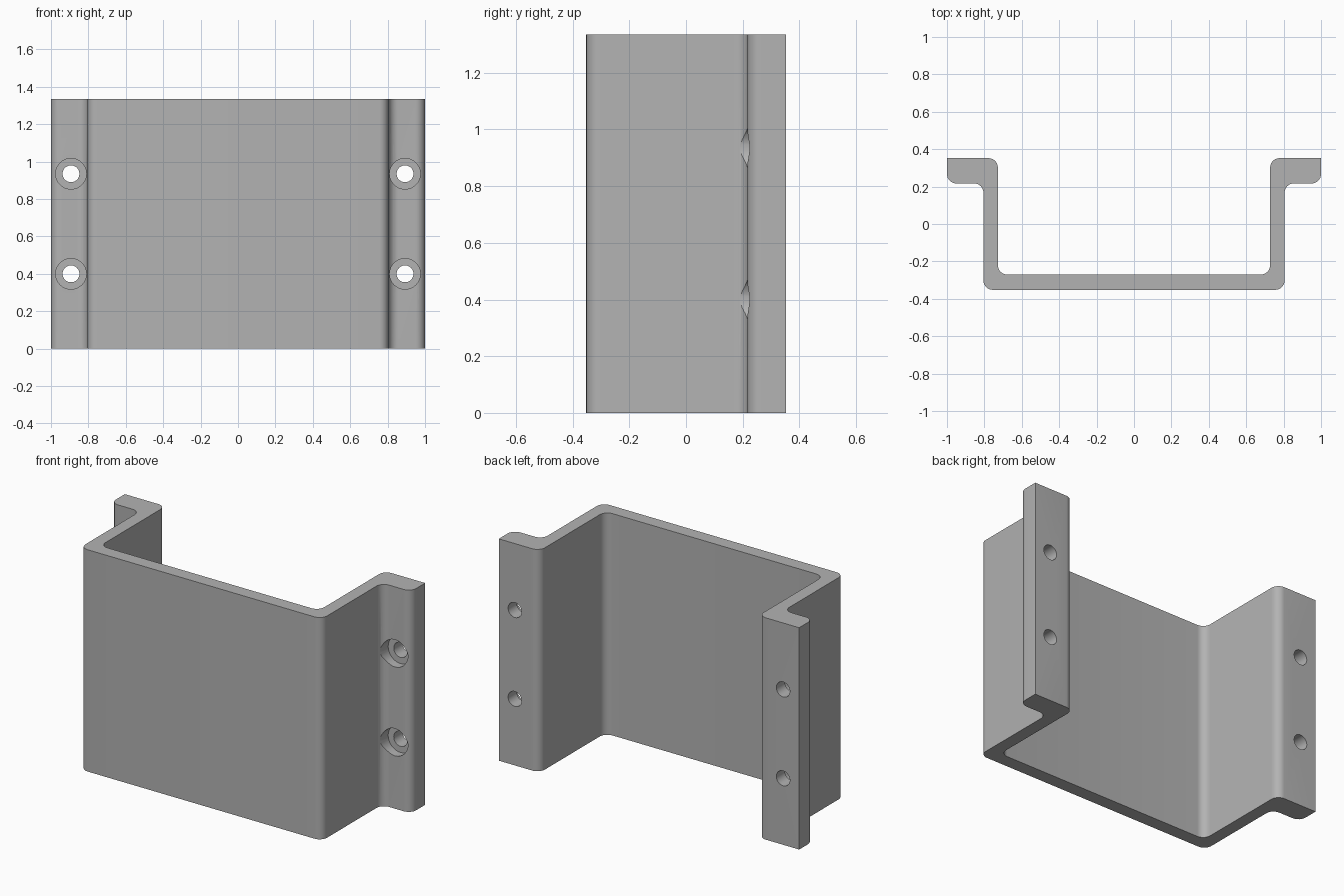
import bpy, bmesh, math
from mathutils import Vector

cube = bpy.data.objects.get("Cube")
if cube:
    bpy.data.objects.remove(cube, do_unlink=True)

HEIGHT = 1.335
RADIUS = 0.05
BACK, FRONT = 0.352, -0.352
FLANGE_Y = 0.217

grey = bpy.data.materials.new("plain grey")
grey.use_nodes = True
colour = (0.45, 0.45, 0.45, 1)
grey.diffuse_color = colour
grey.node_tree.nodes["Principled BSDF"].inputs["Base Color"].default_value = colour


def fillet(prev, corner, nxt, r, steps=8):
    """Arc points rounding a right-angled corner."""
    c = Vector(corner)
    a = (Vector(prev) - c).normalized() * r
    b = (Vector(nxt) - c).normalized() * r
    angles = [i / steps * math.pi / 2 for i in range(steps + 1)]
    return [c + a * (1 - math.sin(t)) + b * (1 - math.cos(t)) for t in angles]


# Half of the channel outline: (x, y, rounded)
half = [
    (0.805, FRONT, True), (0.805, FLANGE_Y, True), (1, FLANGE_Y, True),
    (1, BACK, False), (0.728, BACK, True), (0.728, -0.27, True),
]
corners = half + [(-x, y, r) for x, y, r in reversed(half)]
outline = []
for i, (x, y, rounded) in enumerate(corners):
    before, after = corners[i - 1][:2], corners[(i + 1) % len(corners)][:2]
    if rounded:
        outline += fillet(before, (x, y), after, RADIUS)
    else:
        outline.append(Vector((x, y)))

# Extruded bracket body
bm = bmesh.new()
base = bm.faces.new([bm.verts.new((p.x, p.y, 0)) for p in outline])
top = bmesh.ops.extrude_face_region(bm, geom=[base])["geom"]
bmesh.ops.translate(bm, vec=(0, 0, HEIGHT),
                    verts=[v for v in top if isinstance(v, bmesh.types.BMVert)])
bmesh.ops.recalc_face_normals(bm, faces=bm.faces)
mesh = bpy.data.meshes.new("channel_bracket")
bm.to_mesh(mesh)
bm.free()
mesh.materials.append(grey)
bracket = bpy.data.objects.new("channel_bracket", mesh)
bpy.context.collection.objects.link(bracket)


def drill(x, z, radius, y0, y1):
    """Cut a round hole along y."""
    bpy.ops.mesh.primitive_cylinder_add(
        vertices=48, radius=radius, depth=y1 - y0,
        location=(x, (y0 + y1) / 2, z), rotation=(math.pi / 2, 0, 0))
    cutter = bpy.context.object
    cutter.name = "hole_cutter"
    cutter.hide_render = True
    cutter.data.materials.append(grey)
    mod = bracket.modifiers.new("hole", 'BOOLEAN')
    mod.operation, mod.solver, mod.object = 'DIFFERENCE', 'EXACT', cutter
    bpy.context.view_layer.objects.active = bracket
    bpy.ops.object.modifier_apply(modifier=mod.name)
    bpy.data.objects.remove(cutter, do_unlink=True)


# Counterbored screw holes in both flanges
for x in (-0.893, 0.893):
    for z in (0.4, 0.935):
        drill(x, z, 0.082, 0.187, 0.27)
        drill(x, z, 0.045, 0.15, 0.45)

bpy.ops.object.select_all(action='DESELECT')
bracket.select_set(True)
bpy.context.view_layer.objects.active = bracket
bpy.ops.object.shade_smooth_by_angle(angle=math.radians(30))
